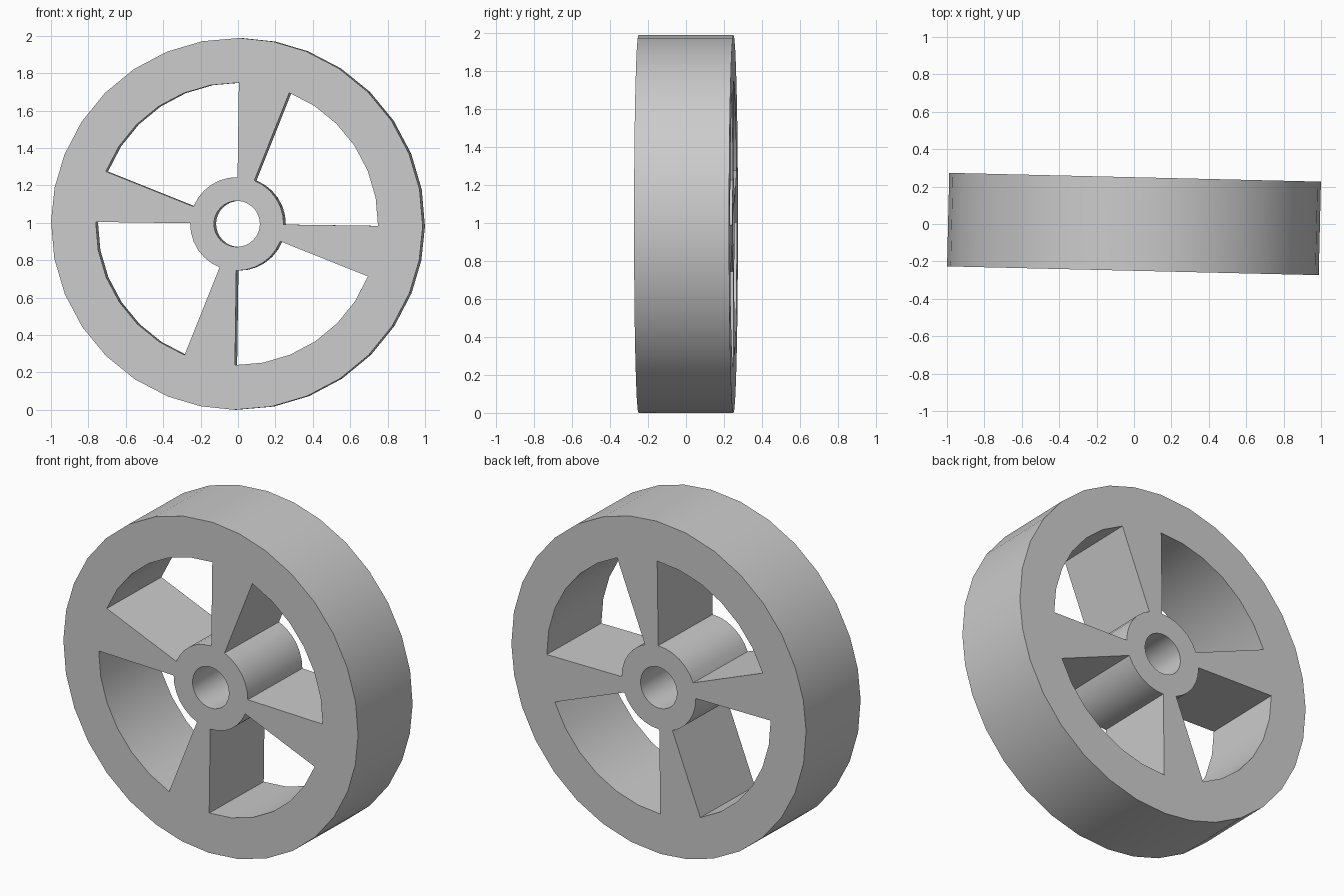
import bpy
import bmesh
from math import sin, cos, radians

cube = bpy.data.objects.get("Cube")
if cube:
    bpy.data.objects.remove(cube, do_unlink=True)

# Material
grey = bpy.data.materials.new("light grey")
grey.use_nodes = True
grey.diffuse_color = (0.6, 0.6, 0.6, 1)
grey.node_tree.nodes["Principled BSDF"].inputs["Base Color"].default_value = grey.diffuse_color

# Wheel proportions
BORE, HUB, RIM_INNER, RIM_OUTER = 0.123, 0.25, 0.755, 0.994
WIDTH = 0.5
SPOKES = 4
WINDOW_STEPS, SPOKE_STEPS = 6, 2
WINDOW_ANGLE, START = 69, -0.8
SPOKE_ANGLE = 360 / SPOKES - WINDOW_ANGLE

# Columns around the wheel: each quarter is a window followed by a spoke
columns = []
for q in range(SPOKES):
    a = START + q * 360 / SPOKES
    for i in range(WINDOW_STEPS):
        columns.append((a + i * WINDOW_ANGLE / WINDOW_STEPS, False))
    for i in range(SPOKE_STEPS):
        columns.append((a + WINDOW_ANGLE + i * SPOKE_ANGLE / SPOKE_STEPS, True))

# Front face: hub band, spoke band and rim band
bm = bmesh.new()
rings = [[bm.verts.new((r * cos(radians(a)), -WIDTH / 2, r * sin(radians(a))))
          for a, _ in columns] for r in (BORE, HUB, RIM_INNER, RIM_OUTER)]
for i, (_, is_spoke) in enumerate(columns):
    j = (i + 1) % len(columns)
    for band in range(3):
        if band != 1 or is_spoke:
            inner, outer = rings[band], rings[band + 1]
            bm.faces.new((inner[i], outer[i], outer[j], inner[j]))
loose = [v for v in bm.verts if not v.link_faces]
bmesh.ops.delete(bm, geom=loose, context='VERTS')

# Extrude through the full width, keeping the front face
result = bmesh.ops.extrude_face_region(bm, geom=bm.faces[:], use_keep_orig=True)
back = [g for g in result["geom"] if isinstance(g, bmesh.types.BMVert)]
bmesh.ops.translate(bm, verts=back, vec=(0, WIDTH, 0))
bmesh.ops.recalc_face_normals(bm, faces=bm.faces[:])

mesh = bpy.data.meshes.new("spoked_wheel")
bm.to_mesh(mesh)
bm.free()
mesh.materials.append(grey)
wheel = bpy.data.objects.new("spoked_wheel", mesh)
bpy.context.collection.objects.link(wheel)

# Stand on the ground, turned very slightly
wheel.location.z = RIM_OUTER
wheel.rotation_euler.z = radians(-1.35)

bpy.ops.object.select_all(action='DESELECT')
wheel.select_set(True)
bpy.context.view_layer.objects.active = wheel
bpy.ops.object.shade_smooth_by_angle(angle=radians(30))
